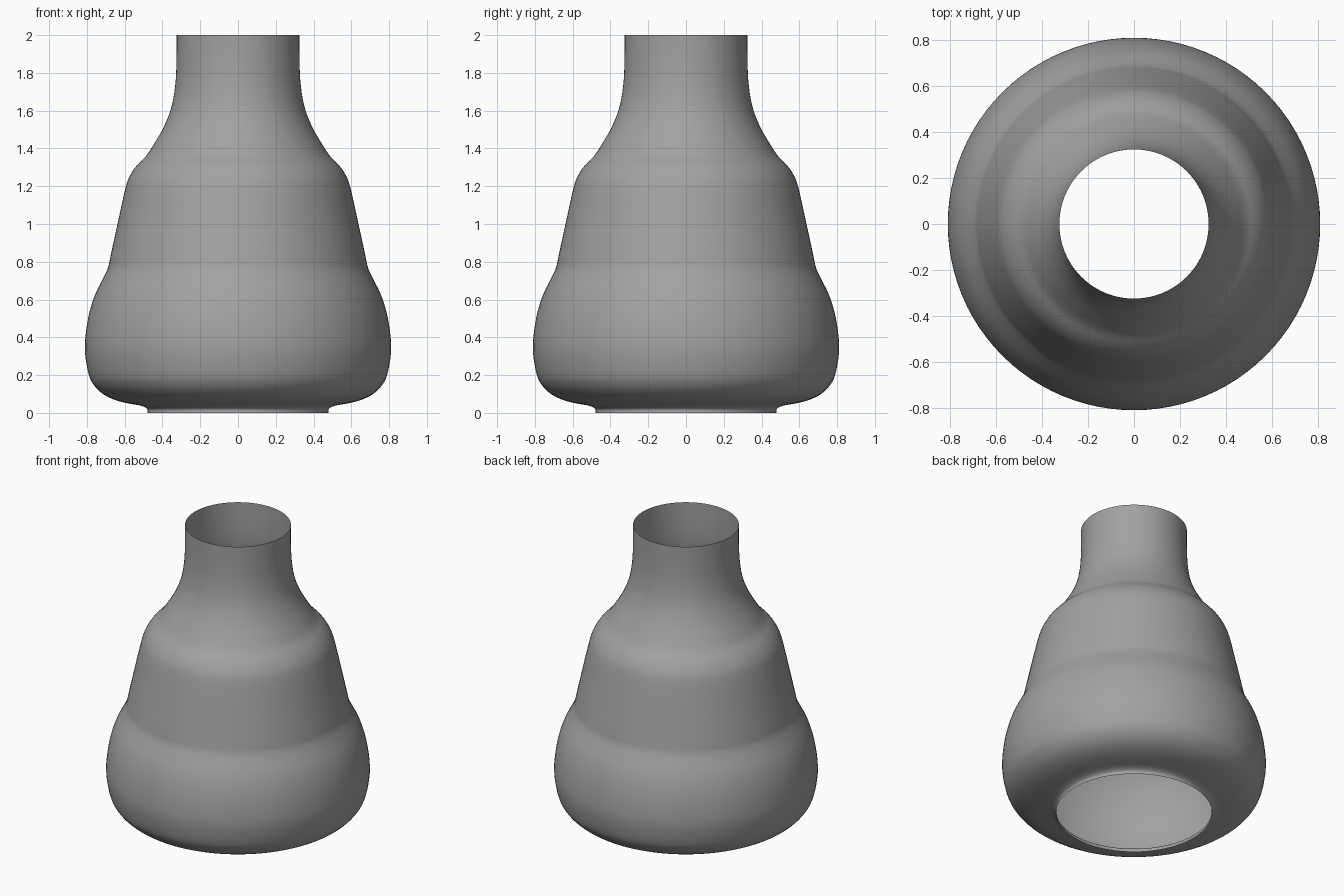
import bpy, bmesh
from math import tau
from mathutils import Vector

SEGMENTS = 96
STEPS = 4

old = bpy.data.objects.get("Cube")
if old:
    bpy.data.objects.remove(old, do_unlink=True)

# Plain grey material
grey = bpy.data.materials.new("plain_grey")
grey.use_nodes = True
colour = (0.36, 0.36, 0.36, 1)
grey.diffuse_color = colour
grey.node_tree.nodes["Principled BSDF"].inputs["Base Color"].default_value = colour

# Wall profile as (radius, height), from the foot ring up to the mouth
profile = [(.48, 0), (.48, .02), (.51, .037), (.58, .05), (.65, .068),
           (.715, .1), (.765, .15), (.792, .21), (.81, .32), (.806, .42),
           (.787, .53), (.755, .63), (.71, .72), (.688, .77), (.675, .83),
           (.638, 1), (.593, 1.2), (.564, 1.27), (.53, 1.316), (.487, 1.36),
           (.447, 1.42), (.395, 1.51), (.355, 1.61), (.334, 1.72),
           (.326, 1.84), (.325, 2)]


def smooth_path(points, steps):
    """Pass a Catmull-Rom curve through the profile points."""
    p = [Vector((r, 0, z)) for r, z in points]
    p = [p[0]] + p + [p[-1]]
    path = []
    for a, b, c, d in zip(p, p[1:], p[2:], p[3:]):
        for i in range(steps):
            t = i / steps
            path.append(0.5 * (2 * b + (c - a) * t
                               + (2 * a - 5 * b + 4 * c - d) * t ** 2
                               + (3 * b - a - 3 * c + d) * t ** 3))
    return path + [p[-1]]


# Open, thin-walled vessel turned around the vertical axis
bm = bmesh.new()
verts = [bm.verts.new(v) for v in smooth_path(profile, STEPS)]
edges = [bm.edges.new(pair) for pair in zip(verts, verts[1:])]
bmesh.ops.spin(bm, geom=verts + edges, cent=(0, 0, 0), axis=(0, 0, 1),
               angle=tau, steps=SEGMENTS, use_merge=True)
bmesh.ops.remove_doubles(bm, verts=bm.verts, dist=0.0001)
bm.normal_update()

# Point all normals outward
inward = [f for f in bm.faces
          if f.normal.dot(f.calc_center_median() - Vector((0, 0, .5))) < 0]
if len(inward) > len(bm.faces) / 2:
    bmesh.ops.reverse_faces(bm, faces=bm.faces)
for f in bm.faces:
    f.smooth = True

mesh = bpy.data.meshes.new("vessel_body")
bm.to_mesh(mesh)
bm.free()
mesh.materials.append(grey)
body = bpy.data.objects.new("vessel_body", mesh)
bpy.context.collection.objects.link(body)
